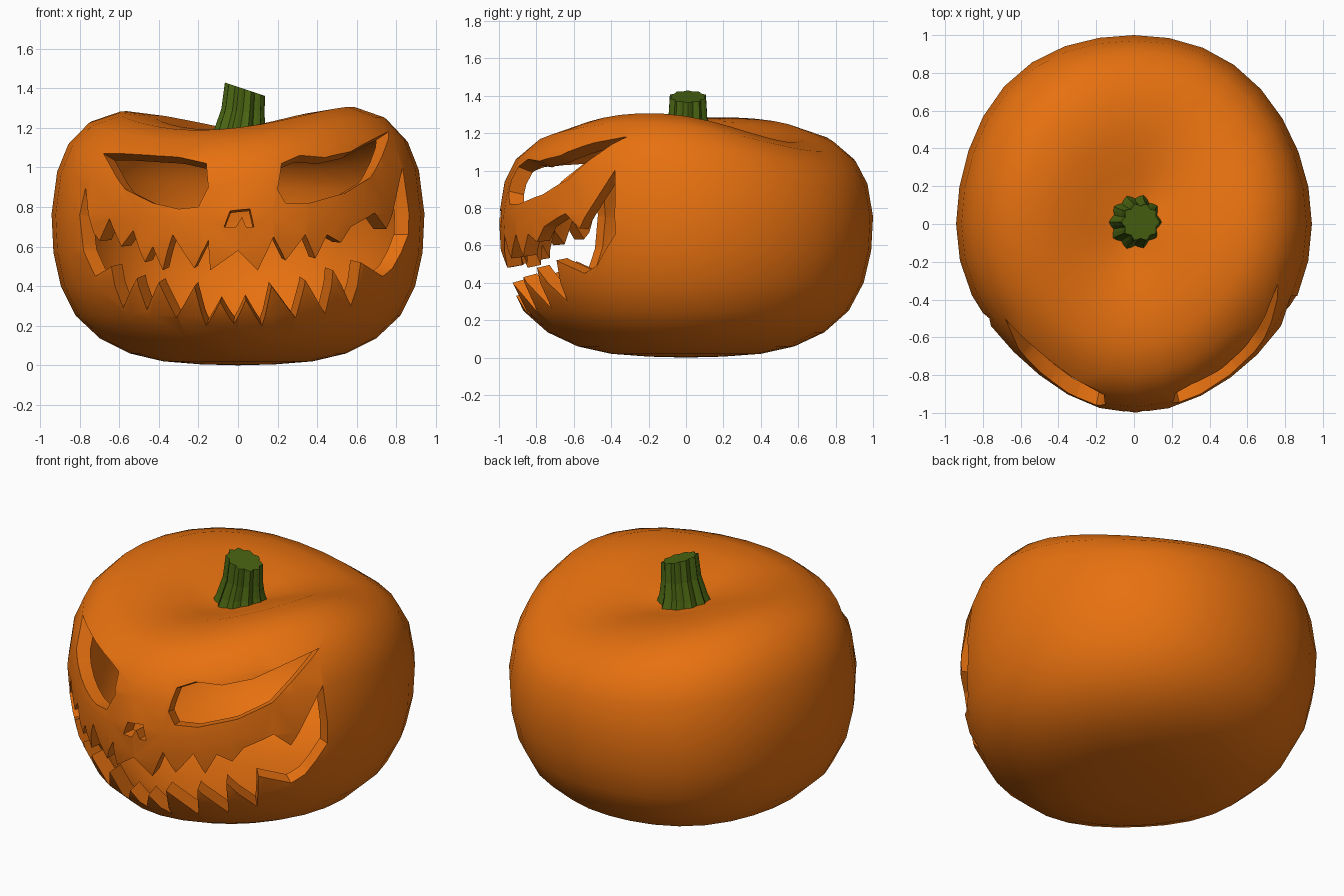
import bpy, bmesh, math
from mathutils import Vector
from mathutils.bvhtree import BVHTree

if "Cube" in bpy.data.objects:
    bpy.data.objects.remove(bpy.data.objects["Cube"])

CENTRE = Vector((0, 0, 0.66))


def material(name, col):
    m = bpy.data.materials.new(name)
    m.diffuse_color = (*col, 1)
    m.use_nodes = True
    m.node_tree.nodes["Principled BSDF"].inputs["Base Color"].default_value = m.diffuse_color
    return m


def make_object(name, bm, mat=None):
    me = bpy.data.meshes.new(name)
    bm.to_mesh(me)
    ob = bpy.data.objects.new(name, me)
    bpy.context.collection.objects.link(ob)
    if mat:
        me.materials.append(mat)
    return ob


def skin(bm, rings, cap=True):
    """Join closed rings of points with quads and close both ends."""
    rows = [[bm.verts.new(p) for p in ring] for ring in rings]
    n = len(rows[0])
    for a, b in zip(rows, rows[1:]):
        for i in range(n):
            bm.faces.new((a[i], a[(i + 1) % n], b[(i + 1) % n], b[i]))
    if cap:
        bm.faces.new(rows[0][::-1])
        bm.faces.new(rows[-1])
    return rows


# Pumpkin skin: rounded profile with a lopsided, two-lobed top
PROFILE = [(.2, .005), (.4, .02), (.58, .06), (.74, .135), (.87, .25), (.95, .4),
           (.99, .57), (1, .76), (.97, .96), (.91, 1.09), (.8, 1.19), (.64, 1.24),
           (.45, 1.23), (.28, 1.19), (.12, 1.15)]
SEG = 32


def body_point(r, z, t):
    lift = max(0, min(1, (z - 0.7) / 0.5)) * min(1, r / 0.6)
    valley = -0.055 * max(0, math.cos(t - 0.9)) ** 4
    z += lift * (0.004 + 0.052 * math.cos(2 * (t + 0.3)) + 0.012 * math.cos(t) + valley)
    # uneven plan: front left pulled in, back left bulging
    r *= 1 + math.sin(2 * t) ** 2 * (-0.006 + 0.037 * math.sin(t) - 0.011 * math.sin(2 * t))
    return Vector((0.942 * r * math.cos(t), r * math.sin(t), z))


def add_body(bm, scale):
    rings = [[CENTRE + (body_point(r, z, 2 * math.pi * i / SEG) - CENTRE) * scale
              for i in range(SEG)] for r, z in PROFILE]
    rows = skin(bm, rings, cap=False)
    for row, z, flip in ((rows[0], 0, True), (rows[-1], 1.145, False)):
        pole = bm.verts.new(CENTRE + (Vector((0, 0, z)) - CENTRE) * scale)
        for i in range(SEG):
            a, b = row[i], row[(i + 1) % SEG]
            bm.faces.new((b, a, pole) if flip else (a, b, pole))


orange = material("orange_skin", (0.80, 0.165, 0.005))
green = material("green_stem", (0.068, 0.13, 0.006))

bm = bmesh.new()
add_body(bm, 1)
tree = BVHTree.FromBMesh(bm)
inner = bmesh.new()
add_body(inner, 0.915)
bmesh.ops.reverse_faces(inner, faces=inner.faces[:])
tmp = bpy.data.meshes.new("inner_wall")
inner.to_mesh(tmp)
bm.from_mesh(tmp)
bpy.data.meshes.remove(tmp)
body = make_object("pumpkin_shell", bm, orange)

# Face openings, outlined as seen from the front (hundredths of a unit)
LEFT_EYE = [(-68, 107), (-43, 106), (-29, 105), (-16, 102), (-15, 90), (-20, 80),
            (-30, 79), (-43, 82), (-57, 89)]
RIGHT_EYE = [(76, 118), (57, 108), (44, 105), (31, 106), (22, 102), (20, 89),
             (24, 82), (36, 82), (54, 87), (67, 95)]
NOSE = [(-4, 78), (6, 79), (8, 70), (4, 70), (2, 75), (-1, 70), (-7, 70)]
UPPER_LIP = [(-77, 90), (-73, 67), (-70, 63), (-65, 74), (-59, 60), (-53, 68),
             (-47, 52), (-43, 60), (-38, 48), (-33, 66), (-22, 49), (-15, 63), (-14, 48),
             (0, 58), (10, 48), (18, 65), (24, 53), (34, 66), (39, 54), (45, 66),
             (52, 62), (57, 70), (69, 77), (75, 69), (83, 100)]
LOWER_LIP = [(86, 80), (86, 66), (78, 49), (73, 45), (62, 52), (57, 30), (48, 48),
             (44, 26), (34, 43), (29, 24), (17, 40), (12, 20), (4, 33), (-2, 21), (-9, 32),
             (-16, 20), (-22, 40), (-31, 24), (-40, 42), (-46, 28), (-51, 44),
             (-58, 29), (-64, 50), (-72, 45), (-78, 58), (-80, 76)]


def opening(name, outline):
    """Wedge-shaped cutter that narrows toward the middle of the pumpkin."""
    near, far = [], []
    for x, z in outline:
        hit = tree.ray_cast(Vector((x / 100, -3, z / 100)), Vector((0, 1, 0)))[0]
        d = (hit or Vector((x / 100, -0.35, z / 100))) - CENTRE
        d.y = min(d.y, -0.3)
        near.append(CENTRE + d * (-0.15 / d.y))
        far.append(CENTRE + d * (-1.25 / d.y))
    cb = bmesh.new()
    skin(cb, [near, far])
    bmesh.ops.triangulate(cb, faces=cb.faces[:])
    bmesh.ops.recalc_face_normals(cb, faces=cb.faces[:])
    ob = make_object(name, cb)
    ob.hide_render = True
    return ob


bpy.context.view_layer.objects.active = body
body.select_set(True)
for name, outline in (("left_eye", LEFT_EYE), ("right_eye", RIGHT_EYE),
                      ("nose", NOSE), ("mouth", UPPER_LIP + LOWER_LIP)):
    cutter = opening(name + "_cutter", outline)
    mod = body.modifiers.new(name, "BOOLEAN")
    mod.operation, mod.solver, mod.object = "DIFFERENCE", "EXACT", cutter
    bpy.ops.object.modifier_apply(modifier=name)
    bpy.data.objects.remove(cutter)
bpy.ops.object.shade_smooth_by_angle(angle=math.radians(35))

# Stem: ten ribs, flared foot and slanted cut top
N = 40
stem_rings = []
for radius, z, cx, slope in ((.14, 1.13, .005, 0), (.12, 1.19, .01, 0),
                             (.1, 1.28, .025, -.15), (.093, 1.395, .035, -.33)):
    ring = []
    for i in range(N):
        t = 2 * math.pi * i / N
        r = radius * (1 + 0.09 * math.cos(10 * t))
        x = r * math.cos(t)
        ring.append((cx + x, 0.01 + r * math.sin(t), z + slope * x))
    stem_rings.append(ring)
sb = bmesh.new()
skin(sb, stem_rings)
make_object("stem", sb, green)
